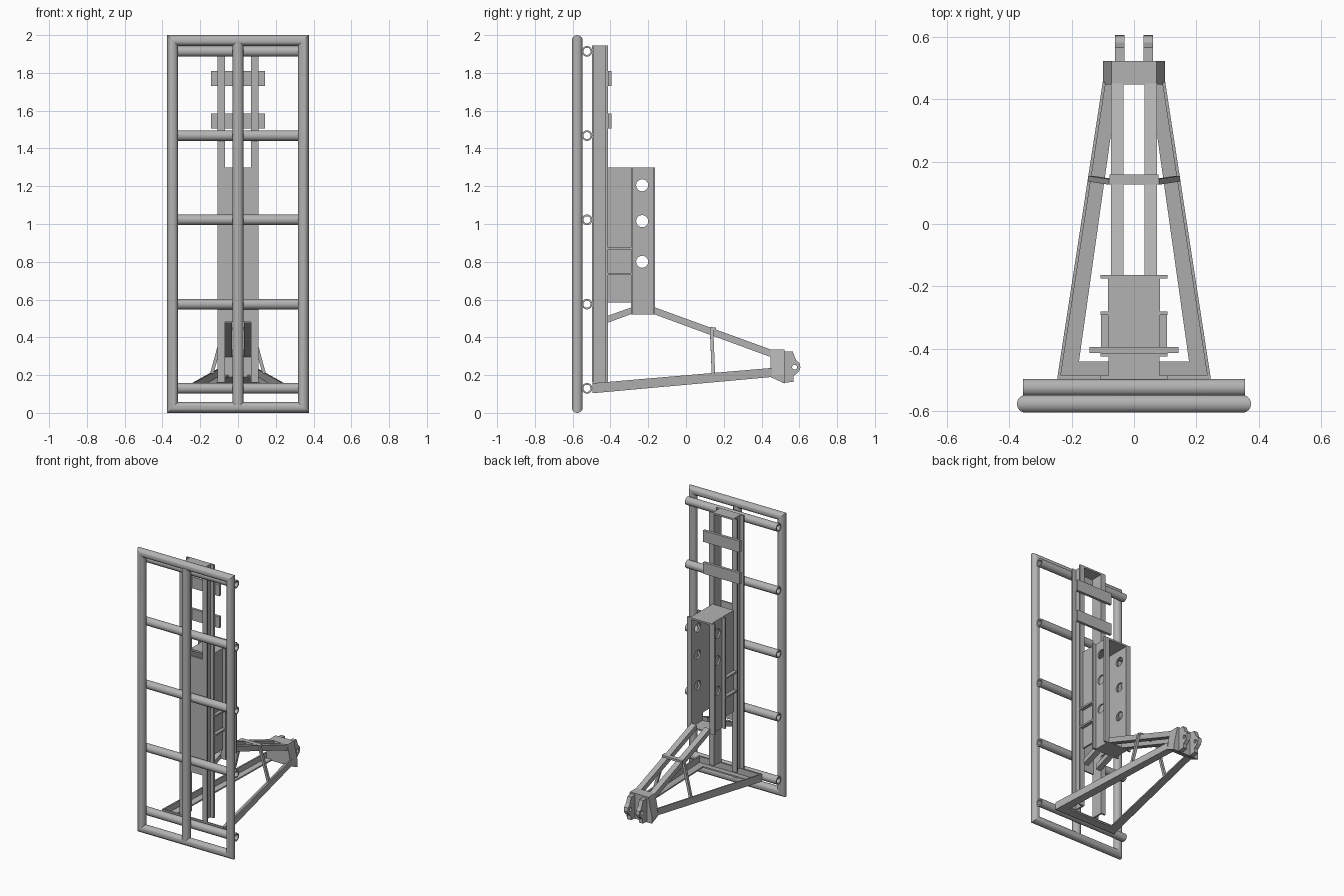
import bpy
import bmesh
from math import cos, sin, tau
from mathutils import Vector

if "Cube" in bpy.data.objects:
    bpy.data.objects.remove(bpy.data.objects["Cube"], do_unlink=True)

steel = bpy.data.materials.new("grey_steel")
steel.use_nodes = True
steel.diffuse_color = (0.45, 0.45, 0.45, 1)
steel.node_tree.nodes["Principled BSDF"].inputs["Base Color"].default_value = (0.45, 0.45, 0.45, 1)

SIDES = 24


def activate(ob):
    bpy.ops.object.select_all(action='DESELECT')
    ob.select_set(True)
    bpy.context.view_layer.objects.active = ob


def loft(name, rings, closed=False, smooth=False, mirror=False):
    """Skin a list of equal rings; cap the ends unless closed into a loop."""
    bm = bmesh.new()
    vs = [[bm.verts.new(p) for p in ring] for ring in rings]
    n = len(rings[0])
    pairs = list(zip(vs, vs[1:])) + ([(vs[-1], vs[0])] if closed else [])
    for a, b in pairs:
        for i in range(n):
            j = (i + 1) % n
            bm.faces.new((a[i], a[j], b[j], b[i]))
    if not closed:
        bm.faces.new(vs[0])
        bm.faces.new(vs[-1])
    bmesh.ops.recalc_face_normals(bm, faces=bm.faces)
    me = bpy.data.meshes.new(name)
    bm.to_mesh(me)
    bm.free()
    me.materials.append(steel)
    ob = bpy.data.objects.new(name, me)
    bpy.context.collection.objects.link(ob)
    if smooth:
        activate(ob)
        bpy.ops.object.shade_smooth_by_angle()
    if mirror:
        ob.modifiers.new("mirror", 'MIRROR')
    return ob


def along(axis, pts, t):
    """Place a 2D profile at t on an axis: x takes (y, z), z takes (x, y)."""
    return [(t, a, b) if axis == 'x' else (a, b, t) for a, b in pts]


def prism(name, axis, pts, lo, hi, **kw):
    return loft(name, [along(axis, pts, lo), along(axis, pts, hi)], **kw)


def box(name, x, y, z, **kw):
    pts = [(x[0], y[0]), (x[1], y[0]), (x[1], y[1]), (x[0], y[1])]
    return prism(name, 'z', pts, z[0], z[1], **kw)


def circle(cx, cy, r, n=SIDES):
    return [(cx + r * cos(tau * i / n), cy + r * sin(tau * i / n)) for i in range(n)]


def channel(x0, x1, y0, y1, t):
    """C profile with its web at x0 and flanges pointing outward to x1."""
    return [(x0, y0), (x1, y0), (x1, y0 + t), (x0 + t, y0 + t),
            (x0 + t, y1 - t), (x1, y1 - t), (x1, y1), (x0, y1)]


def drill(ob, y, z, r):
    cutter = prism("hole_cutter", 'x', circle(y, z, r), -0.2, 0.2)
    cutter.hide_render = True
    mod = ob.modifiers.new("hole", 'BOOLEAN')
    mod.operation, mod.solver, mod.object = 'DIFFERENCE', 'EXACT', cutter
    activate(ob)
    ob.modifiers.move(len(ob.modifiers) - 1, 0)
    bpy.ops.object.modifier_apply(modifier="hole")
    bpy.data.objects.remove(cutter, do_unlink=True)


# Front frame of round tube with mitred corners
R, FY = 0.0285, -0.576
FX, FZ = 0.375 - R, 1 - R
frame = [[(sx * (FX + u), FY + v, 1 + sz * (FZ + u)) for u, v in circle(0, 0, R)]
         for sx, sz in ((-1, -1), (1, -1), (1, 1), (-1, 1))]
loft("outer_frame", frame, closed=True, smooth=True)
prism("centre_upright", 'z', circle(0, FY, R), 0.04, 1.96, smooth=True)

# Hollow cross pipes
for k in range(5):
    z = 0.13 + k * 0.446
    outer, inner = circle(-0.524, z, 0.028), circle(-0.524, z, 0.019)
    loft(f"cross_pipe_{k + 1}", [along('x', c, t) for c, t in
         ((outer, -0.356), (outer, 0.356), (inner, 0.356), (inner, -0.356))],
         closed=True, smooth=True)

# Mast: two channels, cap, front plate and rear cross plates
prism("mast_rail", 'z', channel(0.07, 0.108, -0.498, -0.413, 0.012), 0.16, 1.945, mirror=True)
box("mast_cap", (-0.07, 0.07), (-0.498, -0.413), (1.933, 1.945))
box("mast_front_plate", (-0.07, 0.07), (-0.498, -0.488), (0.48, 1.3))
for k, z in enumerate((1.545, 1.77)):
    box(f"cross_plate_{k + 1}", (-0.143, 0.143), (-0.413, -0.394), (z - 0.04, z + 0.04))

# Carriage behind the mast, drilled side channels
side = prism("carriage_channel", 'z', channel(0.071, 0.108, -0.292, -0.163, 0.012),
             0.52, 1.3, mirror=True)
for z in (0.8, 1.015, 1.205):
    drill(side, -0.232, z, 0.032)
box("carriage_side", (0.071, 0.083), (-0.413, -0.292), (0.585, 1.3), mirror=True)
box("carriage_top", (-0.071, 0.071), (-0.413, -0.163), (1.288, 1.3))
box("carriage_floor", (-0.071, 0.071), (-0.292, -0.163), (0.52, 0.532))
for k, z in enumerate((0.735, 0.87)):
    box(f"carriage_rib_{k + 1}", (0.083, 0.106), (-0.413, -0.292), (z - 0.006, z + 0.006), mirror=True)

# Upper arms and their short braces to the mast
prism("upper_arm", 'x', [(-0.163, 0.52), (-0.163, 0.558), (0.45, 0.335), (0.45, 0.295)],
      0.033, 0.073, mirror=True)
prism("upper_brace", 'x', [(-0.42, 0.475), (-0.42, 0.512), (-0.285, 0.56), (-0.285, 0.525)],
      0.033, 0.073, mirror=True)


# Lower arms: angle iron converging on the hitch
def angle(x, y, z, w, h, t=0.01):
    """L section: outer upright leg at x, flat leg reaching inward by w."""
    return [(x, y, z), (x, y, z + h), (x - t, y, z + h), (x - t, y, z + t),
            (x - w, y, z + t), (x - w, y, z)]


loft("lower_arm", [angle(0.246, -0.495, 0.104, 0.062, 0.053),
                   angle(0.1, 0.455, 0.19, 0.05, 0.048)], mirror=True)
prism("lower_crossbar", 'x', [(-0.495, 0.104), (-0.44, 0.109), (-0.44, 0.119),
                              (-0.485, 0.115), (-0.485, 0.157), (-0.495, 0.157)], -0.235, 0.235)


# Slim struts between the upper and lower arms
def bar(name, p, q, r, **kw):
    p, q = Vector(p), Vector(q)
    u = (q - p).cross(Vector((0, 1, 0))).normalized() * r
    v = (q - p).cross(u).normalized() * r
    quad = (u + v, u - v, -u - v, v - u)
    return loft(name, [[c + d for d in quad] for c in (p, q)], **kw)


bar("strut", (0.138, 0.145, 0.21), (0.072, 0.135, 0.452), 0.009, mirror=True)
box("strut_tie", (-0.078, 0.078), (0.127, 0.158), (0.438, 0.453))

# Hitch head, wider at its foot, with two drilled lugs
def head_ring(y, bottom):
    return [(-0.1, y, bottom), (0.1, y, bottom), (0.1, y, 0.2), (0.072, y, 0.335),
            (-0.072, y, 0.335), (-0.1, y, 0.2)]


loft("hitch_head", [head_ring(0.447, 0.19), head_ring(0.522, 0.156)])
lug = prism("hitch_lug", 'x', [(0.51, 0.325), (0.565, 0.325), (0.582, 0.28), (0.602, 0.262),
                               (0.606, 0.24), (0.597, 0.218), (0.57, 0.195), (0.57, 0.165),
                               (0.51, 0.158)], 0.031, 0.061, mirror=True)
drill(lug, 0.575, 0.242, 0.013)
